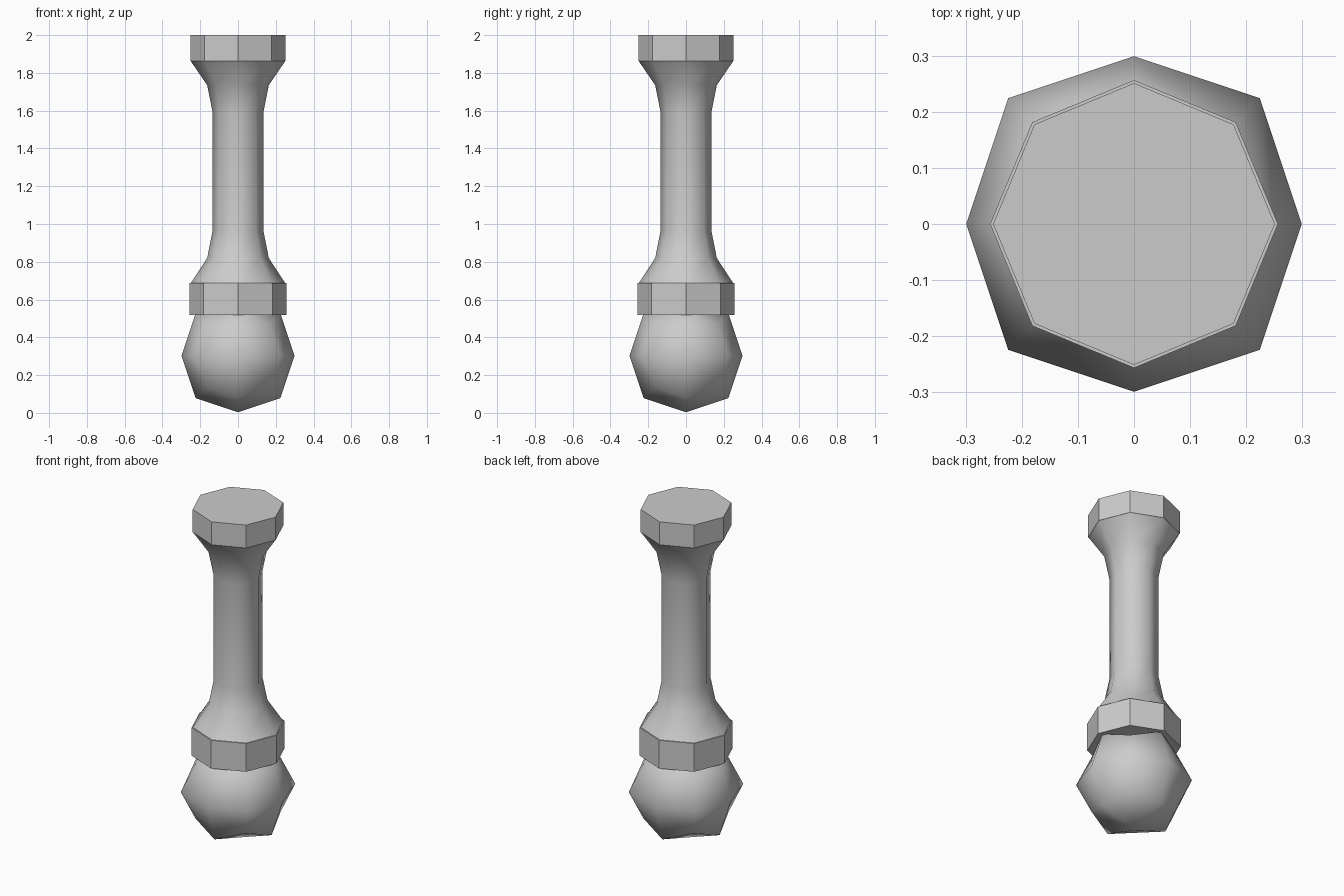
import bpy, bmesh
from math import cos, sin, tau, radians

cube = bpy.data.objects.get("Cube")
if cube:
    bpy.data.objects.remove(cube, do_unlink=True)

# One plain grey for every part
grey = bpy.data.materials.new("plain grey")
grey.use_nodes = True
colour = (0.6, 0.6, 0.6, 1)
grey.diffuse_color = colour
grey.node_tree.nodes["Principled BSDF"].inputs["Base Color"].default_value = colour


def finish(name, bm, angle):
    """Turn a bmesh into a shaded, coloured object."""
    bmesh.ops.recalc_face_normals(bm, faces=bm.faces)
    mesh = bpy.data.meshes.new(name)
    bm.to_mesh(mesh)
    bm.free()
    mesh.materials.append(grey)
    obj = bpy.data.objects.new(name, mesh)
    bpy.context.collection.objects.link(obj)
    bpy.ops.object.select_all(action='DESELECT')
    obj.select_set(True)
    bpy.context.view_layer.objects.active = obj
    if angle:
        bpy.ops.object.shade_smooth_by_angle(angle=radians(angle))
    return obj


def turned(name, profile, angle=0, sides=8):
    """Sweep (radius, height) pairs round the z axis and cap both ends."""
    bm = bmesh.new()
    rings = [[bm.verts.new((r * cos(tau * i / sides), r * sin(tau * i / sides), z))
              for i in range(sides)] for r, z in profile]
    for low, high in zip(rings, rings[1:]):
        for i in range(sides):
            j = (i + 1) % sides
            bm.faces.new((low[i], low[j], high[j], high[i]))
    bm.faces.new(rings[0])
    bm.faces.new(rings[-1])
    return finish(name, bm, angle)


# Eight-sided handle with a flare at each end
turned("shaft", [(0.25, 0.687), (0.163, 0.82), (0.135, 0.962),
                 (0.135, 1.593), (0.163, 1.735), (0.25, 1.862)], 60)
turned("top_cap", [(0.251, 1.862), (0.251, 2.0)])
turned("collar", [(0.2565, 0.517), (0.2565, 0.687)])

# Rounded head: a cube softened by one level of subdivision
bm = bmesh.new()
bmesh.ops.create_cube(bm, size=0.598)
head = finish("ball_head", bm, 0)
head.location.z = 0.302
subdivision = head.modifiers.new("rounding", 'SUBSURF')
subdivision.levels = subdivision.render_levels = 1
subdivision.use_limit_surface = False
bpy.ops.object.shade_smooth()
